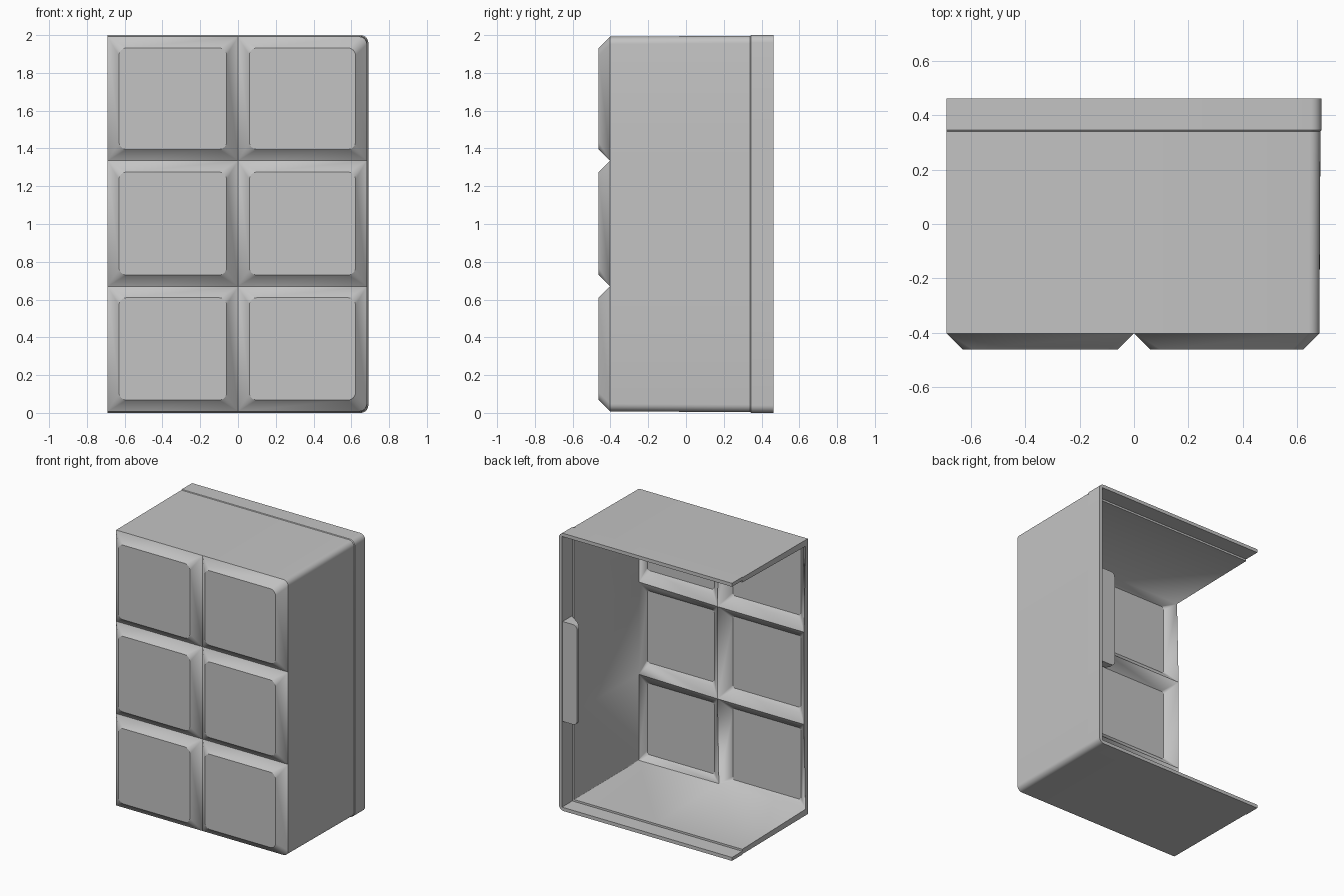
import bpy
import bmesh
from math import cos, sin, pi, radians

cube = bpy.data.objects.get("Cube")
if cube:
    bpy.data.objects.remove(cube, do_unlink=True)

LEFT, RIGHT = -0.69, 0.682
FRONT, VALLEY, SEAM, BACK = -0.462, -0.402, 0.345, 0.462
INSET, WALL = 0.06, 0.035

grey = bpy.data.materials.new("plain grey")
grey.use_nodes = True
colour = (0.55, 0.55, 0.55, 1)
grey.diffuse_color = colour
grey.node_tree.nodes["Principled BSDF"].inputs["Base Color"].default_value = colour


def make_object(name, bm):
    mesh = bpy.data.meshes.new(name)
    bm.to_mesh(mesh)
    bm.free()
    obj = bpy.data.objects.new(name, mesh)
    bpy.context.collection.objects.link(obj)
    mesh.materials.append(grey)
    return obj


def activate(obj):
    bpy.ops.object.select_all(action="DESELECT")
    obj.select_set(True)
    bpy.context.view_layer.objects.active = obj


def rounded_loop(bm, x0, x1, z0, z1, y, radii, steps=6):
    """Rectangle with one radius per corner, anticlockwise from lower left."""
    corners = [(x0, z0, 1, 1), (x1, z0, -1, 1), (x1, z1, -1, -1), (x0, z1, 1, -1)]
    verts = []
    for k, ((cx, cz, sx, sz), r) in enumerate(zip(corners, radii)):
        for i in range(steps + 1):
            a = pi + (k + i / steps) * pi / 2
            verts.append(bm.verts.new((cx + r * (sx + cos(a)), y, cz + r * (sz + sin(a)))))
    return verts


# Front sheet of raised panels, with a spare column that is trimmed away
bm = bmesh.new()
columns = [2 * LEFT, LEFT, 0, RIGHT]
rows = [0.008, 0.67, 1.335, 1.992]
for x0, x1 in zip(columns, columns[1:]):
    for z0, z1 in zip(rows, rows[1:]):
        outer = x1 == RIGHT
        low = 0.04 if outer and z0 == rows[0] else 0
        high = 0.04 if outer and z1 == rows[-1] else 0
        base = rounded_loop(bm, x0, x1, z0, z1, VALLEY, (0, low, high, 0))
        face = rounded_loop(bm, x0 + INSET, x1 - INSET, z0 + INSET, z1 - INSET,
                            FRONT, [0.04] * 4)
        bm.faces.new(face)
        for i in range(len(base)):
            j = (i + 1) % len(base)
            bm.faces.new((base[i], base[j], face[j], face[i]))
bmesh.ops.remove_doubles(bm, verts=bm.verts, dist=0.0005)


def wall_point(co, y, flare):
    x = co.x + (flare if co.x > 0.6 else 0)
    z = co.z + (flare if co.z > 1.9 else -flare if co.z < 0.1 else 0)
    return bm.verts.new((x, y, z))


# Side walls, with a faint outside seam near the back
for edge in [e for e in bm.edges if e.is_boundary]:
    loop = edge.link_loops[0]
    a, b = loop.vert, loop.link_loop_next.vert
    ca, cb = a.co.copy(), b.co.copy()
    for y, flare in ((SEAM - 0.005, 0.004), (SEAM, 0.008), (BACK, 0.008)):
        a2, b2 = wall_point(ca, y, flare), wall_point(cb, y, flare)
        bm.faces.new((b, a, a2, b2))
        a, b = a2, b2
bmesh.ops.remove_doubles(bm, verts=bm.verts, dist=0.0005)
shell = make_object("panelled_shell", bm)

# Wall thickness
activate(shell)
solid = shell.modifiers.new("thickness", "SOLIDIFY")
solid.thickness = WALL
solid.offset = -1
solid.use_even_offset = True
bpy.ops.object.modifier_apply(modifier=solid.name)

# Flat trim on the open side
bm = bmesh.new()
bm.from_mesh(shell.data)
cut = bmesh.ops.bisect_plane(bm, geom=bm.verts[:] + bm.edges[:] + bm.faces[:], dist=0.0001,
                             plane_co=(LEFT, 0, 0), plane_no=(1, 0, 0), clear_inner=True)
rim = [e for e in bm.edges if e.is_boundary]
bmesh.ops.triangle_fill(bm, edges=rim, use_beauty=True, normal=(-1, 0, 0))
bmesh.ops.recalc_face_normals(bm, faces=bm.faces)
bm.to_mesh(shell.data)
bm.free()

# Thinner lip around the open back
bm = bmesh.new()
bmesh.ops.create_cube(bm, size=1)
for v in bm.verts:
    v.co = (0.665 if v.co.x > 0 else -2, 1 if v.co.y > 0 else SEAM,
            1.975 if v.co.z > 0 else 0.025)
cutter = make_object("lip_cutter", bm)
cutter.hide_render = True
activate(shell)
lip = shell.modifiers.new("lip", "BOOLEAN")
lip.operation = "DIFFERENCE"
lip.solver = "EXACT"
lip.object = cutter
bpy.ops.object.modifier_apply(modifier=lip.name)
bpy.data.objects.remove(cutter, do_unlink=True)
bpy.ops.object.shade_smooth_by_angle(angle=radians(30))

# Wedge-shaped tab inside the closed side wall
bm = bmesh.new()
profile = [(0.67, SEAM), (0.67, 0.455), (0.55, 0.455), (0.55, 0.43)]
bottom = bm.faces.new([bm.verts.new((x, y, 0.64)) for x, y in profile])
top = bmesh.ops.extrude_face_region(bm, geom=[bottom])["geom"]
for v in top:
    if isinstance(v, bmesh.types.BMVert):
        v.co.z = 1.36
tips = [e for e in bm.edges if all(v.co.x < 0.56 for v in e.verts)
        and abs(e.verts[0].co.z - e.verts[1].co.z) < 0.01]
bmesh.ops.bevel(bm, geom=tips, offset=0.03, segments=3, profile=0.5, affect="EDGES")
bmesh.ops.recalc_face_normals(bm, faces=bm.faces)
tab = make_object("latch_tab", bm)
activate(tab)
bpy.ops.object.shade_smooth_by_angle(angle=radians(30))
